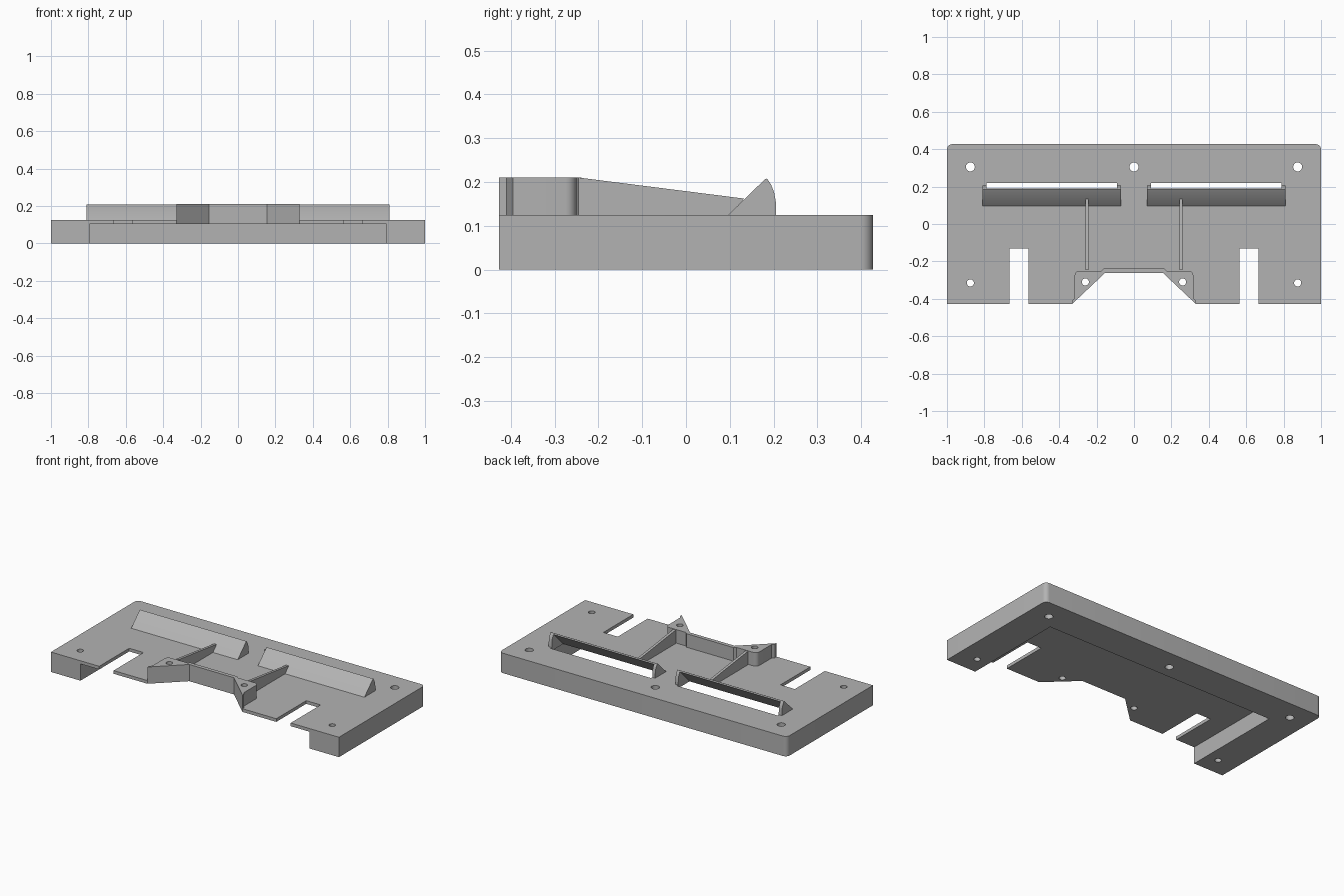
import bpy
import bmesh
from math import sin, cos, pi, radians
from mathutils import Vector

if "Cube" in bpy.data.objects:
    bpy.data.objects.remove(bpy.data.objects["Cube"])

grey = bpy.data.materials.new("light grey plastic")
grey.use_nodes = True
colour = (0.45, 0.45, 0.45, 1)
grey.diffuse_color = colour
grey.node_tree.nodes["Principled BSDF"].inputs["Base Color"].default_value = colour

FRONT, BACK = -0.427, 0.427
UNDER, DECK, TOP = 0.105, 0.125, 0.21


def prism(name, outline, start, end, axis="z"):
    """Extrude an outline along z (points are x, y) or along x (points are y, z)."""
    bm = bmesh.new()
    if axis == "z":
        points = [(a, b, start) for a, b in outline]
        move = Vector((0, 0, end - start))
    else:
        points = [(start, a, b) for a, b in outline]
        move = Vector((end - start, 0, 0))
    face = bm.faces.new([bm.verts.new(p) for p in points])
    grown = bmesh.ops.extrude_face_region(bm, geom=[face])["geom"]
    bmesh.ops.translate(bm, vec=move, verts=[v for v in grown if isinstance(v, bmesh.types.BMVert)])
    bmesh.ops.recalc_face_normals(bm, faces=bm.faces)
    mesh = bpy.data.meshes.new(name)
    bm.to_mesh(mesh)
    bm.free()
    mesh.materials.append(grey)
    obj = bpy.data.objects.new(name, mesh)
    bpy.context.collection.objects.link(obj)
    return obj


def arc(cx, cy, radius, first, last, steps=6):
    angles = [radians(first + (last - first) * i / steps) for i in range(steps + 1)]
    return [(cx + radius * cos(a), cy + radius * sin(a)) for a in angles]


def mirrored(half):
    """Close an outline given for +x by mirroring it to -x."""
    return half + [(-x, y) for x, y in reversed(half)]


def box(x0, x1, y0, y1):
    return [(x0, y0), (x1, y0), (x1, y1), (x0, y1)]


def cut(target, cutters):
    for cutter in cutters:
        cutter.hide_render = True
        mod = target.modifiers.new("cut", "BOOLEAN")
        mod.operation = "DIFFERENCE"
        mod.solver = "EXACT"
        mod.object = cutter
        bpy.context.view_layer.objects.active = target
        bpy.ops.object.modifier_apply(modifier=mod.name)


# Base plate outline with front notches, centre cutout and rounded back corners
base = prism("base_plate", mirrored(
    [(0.155, -0.262), (0.33, FRONT), (0.565, FRONT), (0.565, -0.13), (0.665, -0.13),
     (0.665, FRONT), (1, FRONT)] + arc(0.972, BACK - 0.028, 0.028, 0, 90)), 0, DECK)

# Stand that frames the centre cutout, with two solid bosses and a rear wall
stand = prism("mounting_stand", mirrored(
    [(0.155, -0.262), (0.33, FRONT), (0.33, -0.41), (0.317, -0.395)]
    + arc(0.292, -0.275, 0.025, 0, 90) + [(0.175, -0.25), (0.163, -0.238)]), DECK, TOP)

# Recess under the deck and all screw holes
recess = prism("recess_cutter", box(-0.795, 0.795, -0.5, 0.222), -0.1, UNDER)
holes = []
for x, y, radius in [(0.875, 0.305, 0.024), (-0.875, 0.305, 0.024), (0, 0.305, 0.024),
                     (0.875, -0.315, 0.019), (-0.875, -0.315, 0.019),
                     (0.26, -0.31, 0.019), (-0.26, -0.31, 0.019)]:
    holes.append(prism("hole_cutter", arc(x, y, radius, 0, 345, 23), -0.1, 0.3))

# Sloped vent hoods, open at the back and through the deck
hood_side = [(0.097, DECK), (0.18, 0.206), (0.185, 0.208), (0.194, 0.194),
             (0.201, 0.177), (0.205, 0.155), (0.206, DECK)]
throat = [(0.078, 0.09), (0.208, 0.22), (0.218, 0.22), (0.218, 0.09)]
throats, hoods = [], []
for side, sign in (("left", 1), ("right", -1)):
    hoods.append(prism(side + "_vent_hood", hood_side, sign * 0.07, sign * 0.81, "x"))
    throats.append(prism("throat_cutter", throat, sign * 0.09, sign * 0.788, "x"))
    # Tapering rib from stand to hood
    prism(side + "_rib", [(-0.245, DECK), (-0.245, TOP), (0.133, 0.162), (0.1, DECK)],
          sign * 0.242, sign * 0.259, "x")

cut(base, [recess] + holes + throats)
cut(stand, holes[-2:])
for hood, opening in zip(hoods, throats):
    cut(hood, [opening])

for helper in [recess] + holes + throats:
    bpy.data.objects.remove(helper)

# Smooth the rounded corners and holes, keep other edges sharp
bpy.ops.object.select_all(action="DESELECT")
for obj in [base, stand] + hoods:
    obj.select_set(True)
bpy.context.view_layer.objects.active = base
bpy.ops.object.shade_smooth_by_angle(angle=radians(30))
